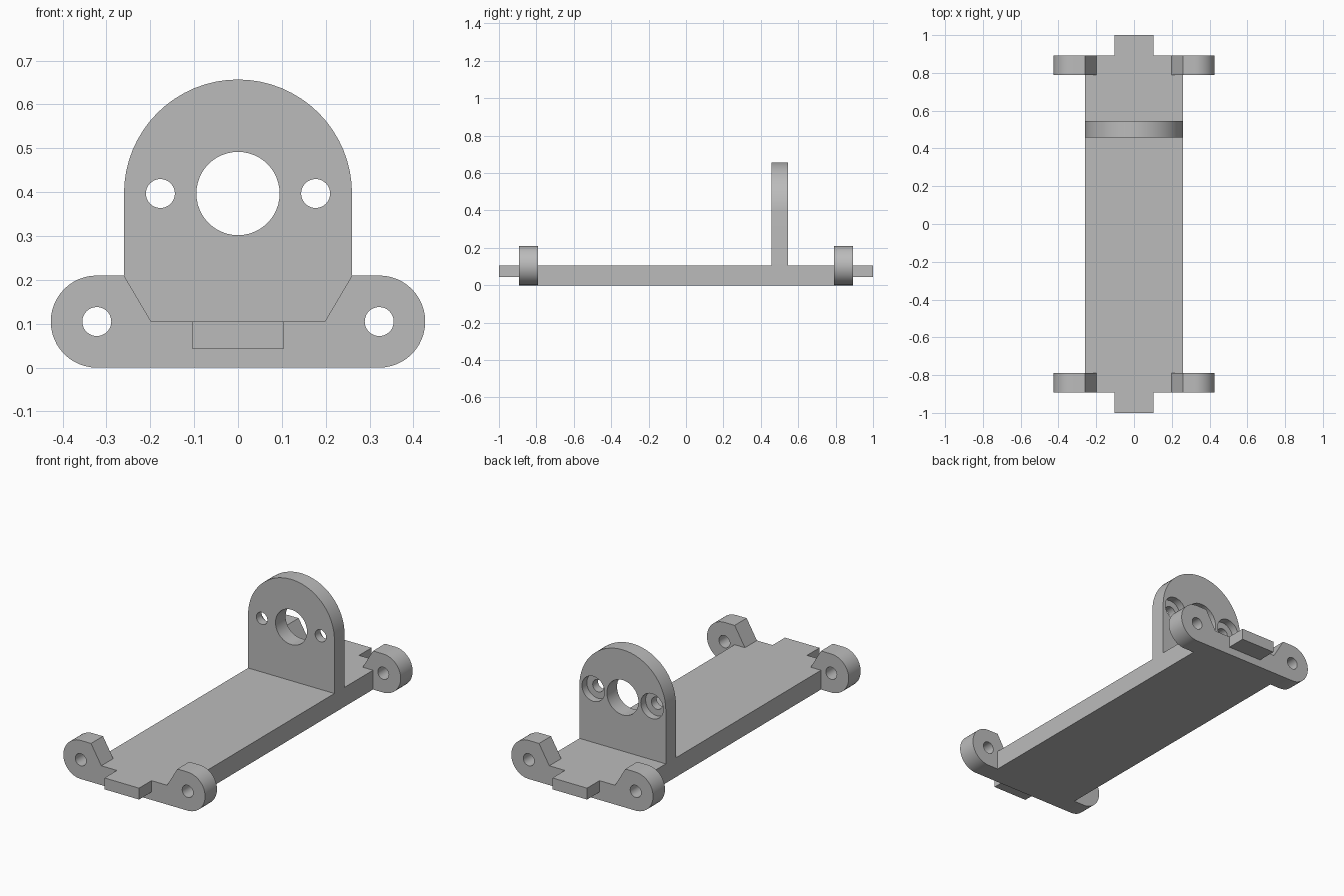
import bpy, bmesh
from math import sin, cos, pi, radians

if "Cube" in bpy.data.objects:
    bpy.data.objects.remove(bpy.data.objects["Cube"])

grey = bpy.data.materials.new("plain_grey")
grey.use_nodes = True
tint = (0.5, 0.5, 0.5, 1)
grey.diffuse_color = tint
grey.node_tree.nodes["Principled BSDF"].inputs["Base Color"].default_value = tint


def arc(cx, cz, r, start, end, n):
    """Points on an arc in the xz plane, angles in degrees."""
    angles = [radians(start + (end - start) * i / n) for i in range(n + 1)]
    return [(cx + r * cos(a), cz + r * sin(a)) for a in angles]


def prism(name, outline, y0, y1):
    """Extrude an xz outline from y0 to y1."""
    bm = bmesh.new()
    face = bm.faces.new([bm.verts.new((x, y0, z)) for x, z in outline])
    out = bmesh.ops.extrude_face_region(bm, geom=[face])["geom"]
    bmesh.ops.translate(bm, vec=(0, y1 - y0, 0),
                        verts=[v for v in out if isinstance(v, bmesh.types.BMVert)])
    bmesh.ops.recalc_face_normals(bm, faces=bm.faces)
    mesh = bpy.data.meshes.new(name)
    bm.to_mesh(mesh)
    bm.free()
    mesh.materials.append(grey)
    obj = bpy.data.objects.new(name, mesh)
    bpy.context.collection.objects.link(obj)
    return obj


def box(name, half, z0, z1, y0, y1):
    return prism(name, [(-half, z0), (half, z0), (half, z1), (-half, z1)], y0, y1)


def activate(obj):
    bpy.ops.object.select_all(action='DESELECT')
    obj.select_set(True)
    bpy.context.view_layer.objects.active = obj


def drill(obj, x, z, r, y0, y1):
    """Cut a round hole along y."""
    cutter = prism("hole_cutter", arc(x, z, r, 0, 360, 48)[:-1], y0, y1)
    cutter.hide_render = True
    mod = obj.modifiers.new("hole", 'BOOLEAN')
    mod.operation, mod.solver, mod.object = 'DIFFERENCE', 'EXACT', cutter
    activate(obj)
    bpy.ops.object.modifier_apply(modifier=mod.name)
    bpy.data.objects.remove(cutter)


THICK, HALF = 0.105, 0.26
EAR_X, EAR_R = 0.322, 0.105
EYE_Z, BACK_Y = 0.397, 0.545

# Long floor plate
parts = [box("base_plate", HALF, 0, THICK, -0.79, 0.79)]

# End brackets with rounded mounting ears, and the tabs beyond them
right_half = arc(EAR_X, EAR_R, EAR_R, -90, 90, 24) + [(HALF, 2 * EAR_R), (0.198, THICK)]
bracket_outline = right_half + [(-x, z) for x, z in reversed(right_half)]
for side, s in (("front", -1), ("rear", 1)):
    y0, y1 = sorted((s * 0.79, s * 0.893))
    bracket = prism(side + "_bracket", bracket_outline, y0, y1)
    for x in (-EAR_X, EAR_X):
        drill(bracket, x, EAR_R, 0.033, y0 - 0.1, y1 + 0.1)
    t0, t1 = sorted((s * 0.893, s))
    parts += [bracket, box(side + "_tab", 0.104, 0.043, THICK, t0, t1)]

# Upright holder with a round top, shaft hole and counterbored screw holes
outline = [(-HALF, THICK), (HALF, THICK)] + arc(0, EYE_Z, HALF, 0, 180, 32)
holder = prism("upright_holder", outline, 0.458, BACK_Y)
drill(holder, 0, EYE_Z, 0.095, 0.3, 0.7)
for x in (-0.177, 0.177):
    drill(holder, x, EYE_Z, 0.033, 0.3, 0.7)
    drill(holder, x, EYE_Z, 0.068, BACK_Y - 0.042, 0.7)
parts.append(holder)

for obj in parts:
    activate(obj)
    bpy.ops.object.shade_smooth_by_angle(angle=radians(30))
